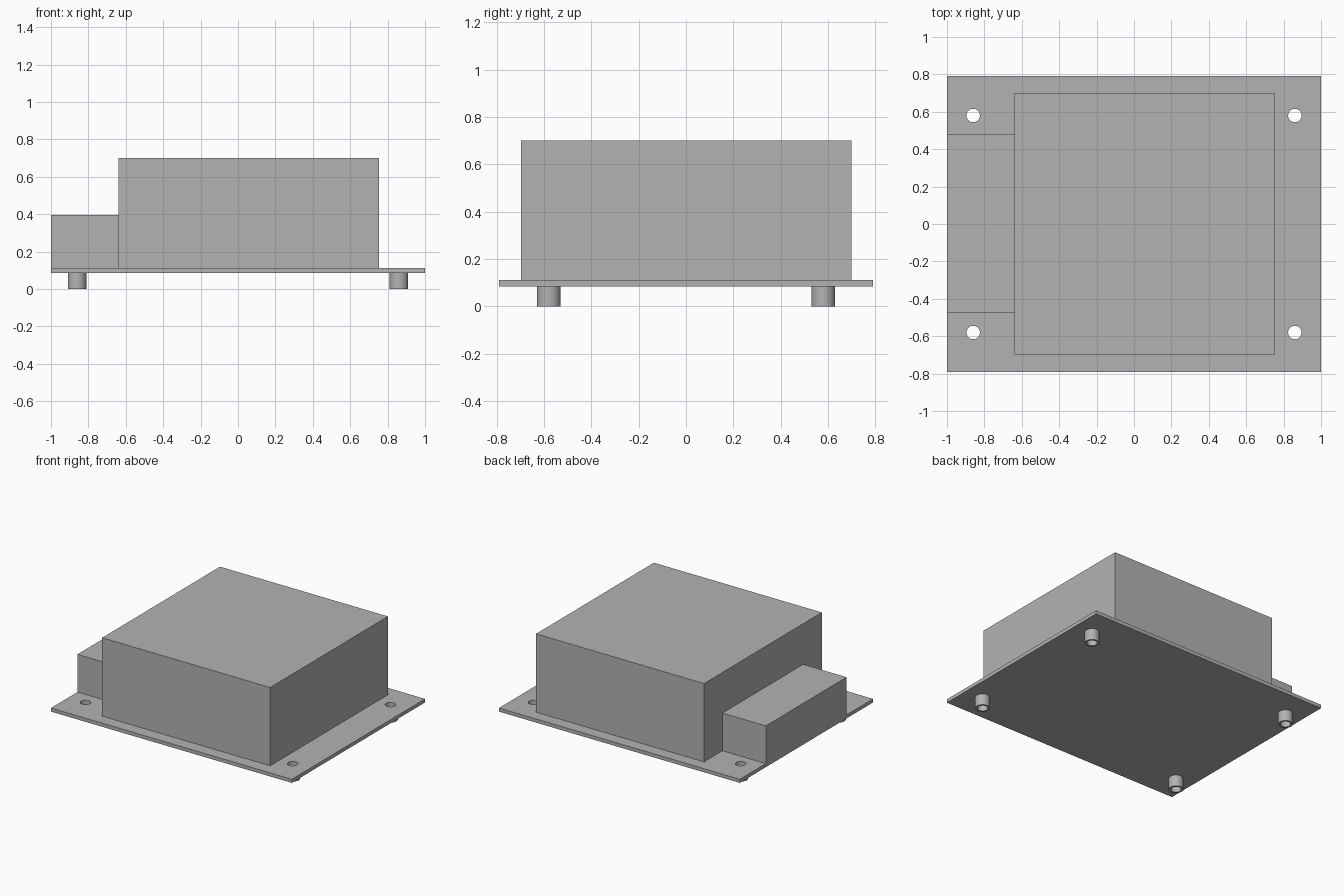
import bpy
import math

cube = bpy.data.objects.get("Cube")
if cube:
    bpy.data.objects.remove(cube, do_unlink=True)

grey = bpy.data.materials.new("light grey")
grey.use_nodes = True
tone = (0.45, 0.45, 0.45, 1)
grey.diffuse_color = tone
grey.node_tree.nodes["Principled BSDF"].inputs["Base Color"].default_value = tone

HOLE_R, POST_R = 0.036, 0.05
POST_TOP, PLATE_TOP = 0.085, 0.112
CORNERS = {
    "front_right": (-0.86, -0.58),
    "front_left": (0.86, -0.58),
    "back_right": (-0.86, 0.58),
    "back_left": (0.86, 0.58),
}


def rect(x0, x1, y0, y1):
    return [(x0, y0), (x1, y0), (x1, y1), (x0, y1)]


def circle(center, r, sides=48):
    angles = [2 * math.pi * i / sides for i in range(sides)]
    return [(center[0] + r * math.cos(a), center[1] + r * math.sin(a)) for a in angles]


def extruded(name, loops, z0, z1):
    """Solid from closed outlines; inner outlines become holes."""
    curve = bpy.data.curves.new(name, "CURVE")
    curve.dimensions = "2D"
    curve.fill_mode = "BOTH"
    curve.extrude = (z1 - z0) / 2
    for loop in loops:
        spline = curve.splines.new("POLY")
        spline.points.add(len(loop) - 1)
        for point, (x, y) in zip(spline.points, loop):
            point.co = (x, y, 0, 1)
        spline.use_cyclic_u = True
    curve.materials.append(grey)
    obj = bpy.data.objects.new(name, curve)
    obj.location.z = (z0 + z1) / 2
    bpy.context.collection.objects.link(obj)
    bpy.ops.object.select_all(action="DESELECT")
    obj.select_set(True)
    bpy.context.view_layer.objects.active = obj
    bpy.ops.object.convert(target="MESH")
    # Weld the caps to the walls and make every normal point outward
    bpy.ops.object.mode_set(mode="EDIT")
    bpy.ops.mesh.select_all(action="SELECT")
    bpy.ops.mesh.remove_doubles(threshold=0.0001)
    bpy.ops.mesh.normals_make_consistent(inside=False)
    bpy.ops.object.mode_set(mode="OBJECT")
    bpy.ops.object.shade_smooth_by_angle(angle=math.radians(30))


# Base plate with four mounting holes
holes = [circle(c, HOLE_R) for c in CORNERS.values()]
extruded("base_plate", [rect(-1, 1, -0.79, 0.79)] + holes, POST_TOP, PLATE_TOP)

# Hollow standoffs under the holes
for corner, c in CORNERS.items():
    extruded(corner + "_standoff", [circle(c, POST_R), circle(c, HOLE_R)], 0, POST_TOP)

# Main housing and the lower connector block beside it
extruded("main_housing", [rect(-0.64, 0.755, -0.697, 0.7)], PLATE_TOP, 0.7)
extruded("connector_block", [rect(-1, -0.64, -0.476, 0.482)], PLATE_TOP, 0.395)
